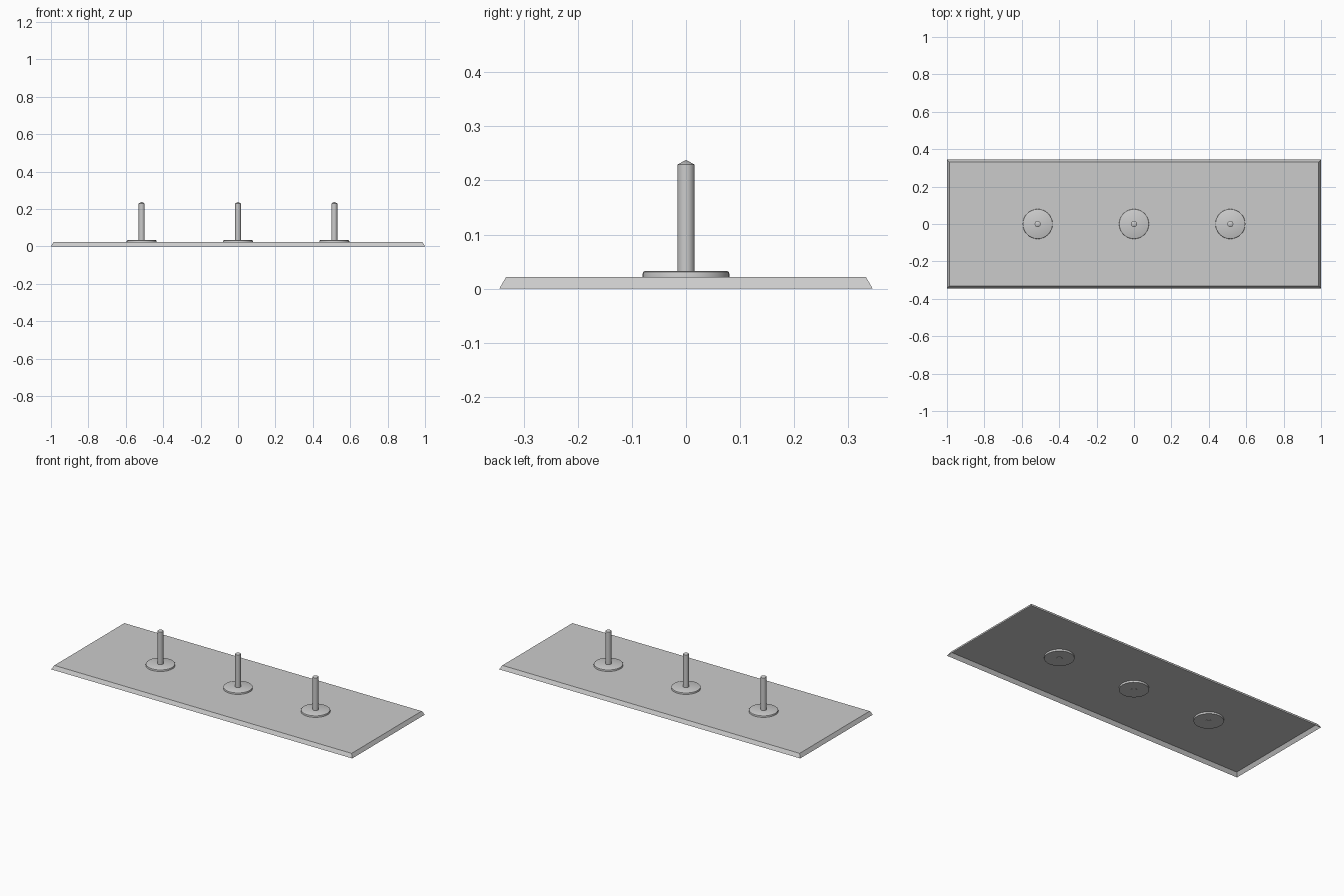
import bpy, bmesh, math

if "Cube" in bpy.data.objects:
    bpy.data.objects.remove(bpy.data.objects["Cube"])

def make_object(name, bm, smooth=False):
    bmesh.ops.recalc_face_normals(bm, faces=bm.faces)
    me = bpy.data.meshes.new(name)
    bm.to_mesh(me)
    bm.free()
    ob = bpy.data.objects.new(name, me)
    bpy.context.collection.objects.link(ob)
    if smooth:
        bpy.ops.object.select_all(action='DESELECT')
        ob.select_set(True)
        bpy.context.view_layer.objects.active = ob
        bpy.ops.object.shade_smooth_by_angle(angle=math.radians(35))
    return ob

def lathe(name, profile, x, sides):
    # spin an (r, z) profile around a vertical axis at x
    bm = bmesh.new()
    vs = [bm.verts.new((r, 0, z)) for r, z in profile]
    es = [bm.edges.new(p) for p in zip(vs, vs[1:])]
    bmesh.ops.spin(bm, geom=vs + es, cent=(0, 0, 0), axis=(0, 0, 1),
                   angle=2 * math.pi, steps=sides)
    bmesh.ops.remove_doubles(bm, verts=bm.verts, dist=1e-5)
    ob = make_object(name, bm, True)
    ob.location.x = x
    return ob

# backing plate: thin shell with sloped edges, open underneath
W, D, H, INSET = 1.0, 0.345, 0.022, 0.013
bm = bmesh.new()
rings = []
for inset, z in ((0, 0), (INSET, H)):
    rings.append([bm.verts.new((sx * (W - inset), sy * (D - inset), z))
                  for sx, sy in ((-1, -1), (1, -1), (1, 1), (-1, 1))])
low, top = rings
bm.faces.new(top)
for i in range(4):
    j = (i + 1) % 4
    bm.faces.new((low[i], low[j], top[j], top[i]))
make_object("backing_plate", bm)

# three pegs, each with a round collar set into the plate
collar = [(0, 0.011), (0.08, 0.011), (0.08, 0.028), (0.079, 0.031),
          (0.075, 0.033), (0, 0.033)]
peg = [(0, 0.009), (0.016, 0.009), (0.016, 0.229), (0, 0.238)]
for i, x in enumerate((-0.515, 0, 0.515), 1):
    lathe(f"peg_collar_{i}", collar, x, 32)
    lathe(f"peg_{i}", peg, x, 24)
